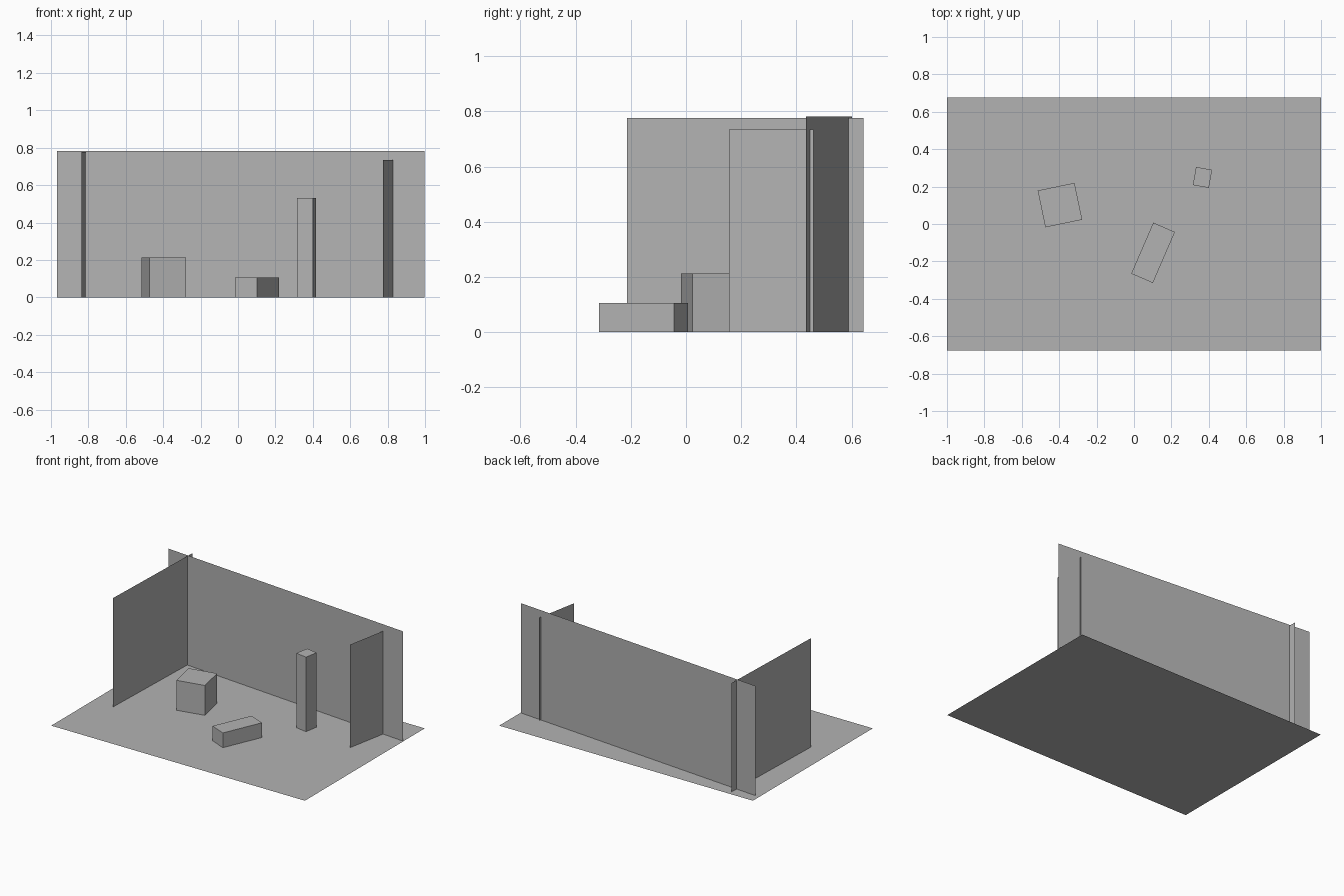
import bpy
from math import radians
from mathutils import Matrix

cube = bpy.data.objects.get("Cube")
if cube:
    bpy.data.objects.remove(cube, do_unlink=True)

# Single plain grey
GREY = (0.45, 0.45, 0.45, 1.0)
grey = bpy.data.materials.new("plain_grey")
grey.use_nodes = True
grey.diffuse_color = GREY
grey.node_tree.nodes["Principled BSDF"].inputs["Base Color"].default_value = GREY


def add_mesh(name, verts, faces):
    mesh = bpy.data.meshes.new(name)
    mesh.from_pydata(verts, [], faces)
    mesh.materials.append(grey)
    obj = bpy.data.objects.new(name, mesh)
    bpy.context.collection.objects.link(obj)
    return obj


def wall(name, start, end, height):
    """Thin upright sheet between two floor points."""
    verts = [(*start, 0), (*end, 0), (*end, height), (*start, height)]
    return add_mesh(name, verts, [(0, 1, 2, 3)])


def block(name, centre, size, turn):
    """Box standing on the floor, turned about the vertical."""
    bpy.ops.mesh.primitive_cube_add(size=1)
    obj = bpy.context.object
    obj.name = obj.data.name = name
    obj.data.transform(Matrix.Translation((0, 0, 0.5)))
    obj.scale = size
    obj.location = (*centre, 0)
    obj.rotation_euler.z = radians(turn)
    obj.data.materials.append(grey)
    return obj


# Floor sheet
W, D = 1.0, 0.675
add_mesh("floor", [(-W, -D, 0), (W, -D, 0), (W, D, 0), (-W, D, 0)], [(0, 1, 2, 3)])

# Walls, slightly askew, with the side walls poking through the back wall
wall("back_wall", (-0.968, 0.602), (0.997, 0.435), 0.782)
wall("right_wall", (-0.81, 0.643), (-0.837, -0.214), 0.776)
wall("left_wall", (0.774, 0.156), (0.832, 0.463), 0.734)

# Loose blocks on the floor
block("square_block", (-0.396, 0.101), (0.201, 0.201, 0.213), 11.8)
block("low_block", (0.102, -0.154), (0.126, 0.297, 0.105), -23.4)
block("tall_block", (0.366, 0.249), (0.087, 0.098, 0.531), -10)
